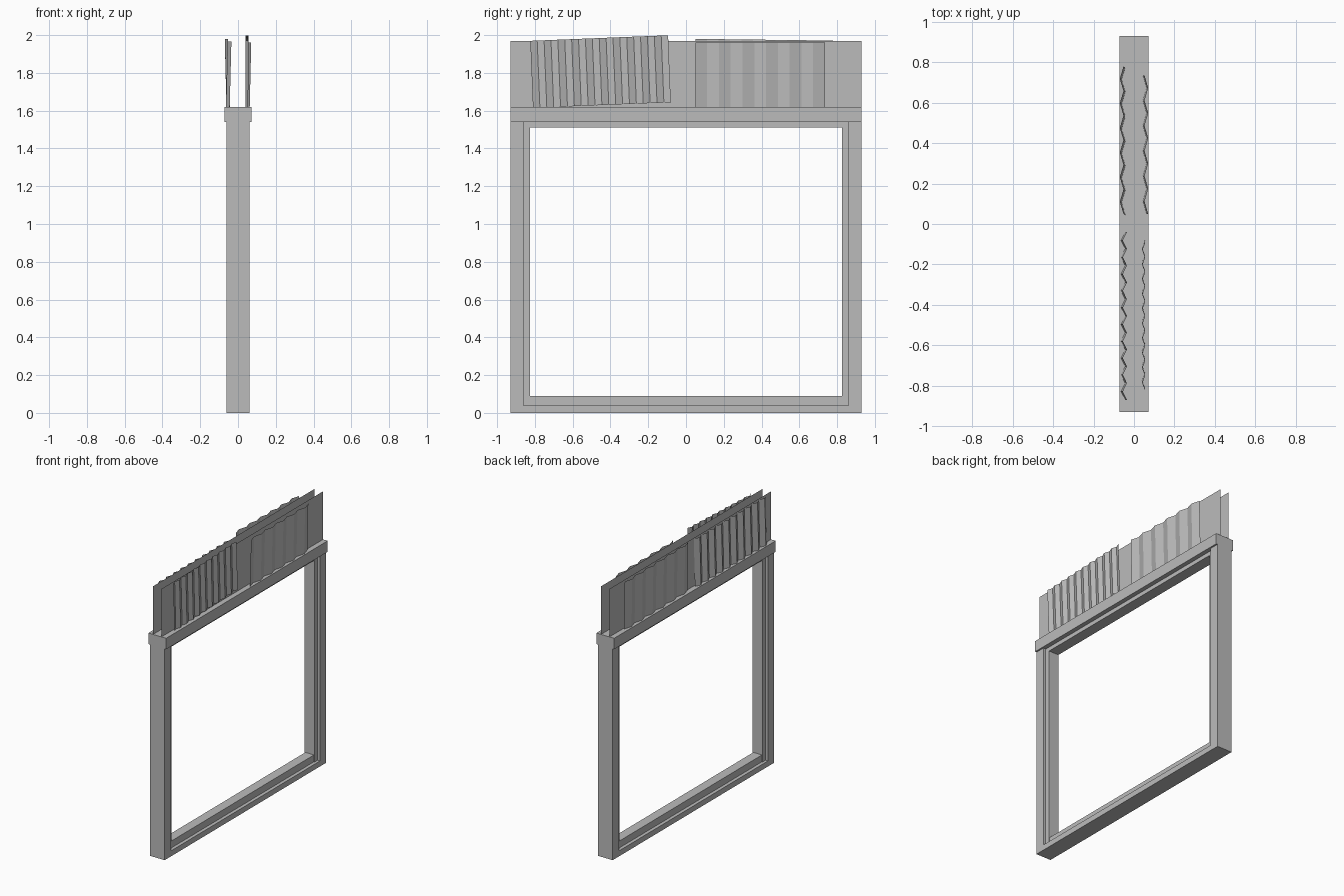
import bpy, bmesh, math
from mathutils import Matrix, Vector

if "Cube" in bpy.data.objects:
    bpy.data.objects.remove(bpy.data.objects["Cube"])

grey = bpy.data.materials.new("plain grey")
grey.diffuse_color = (0.5, 0.5, 0.5, 1)
grey.use_nodes = True
grey.node_tree.nodes["Principled BSDF"].inputs["Base Color"].default_value = grey.diffuse_color


def finish(name, bm):
    mesh = bpy.data.meshes.new(name)
    bm.to_mesh(mesh)
    bm.free()
    mesh.materials.append(grey)
    obj = bpy.data.objects.new(name, mesh)
    bpy.context.collection.objects.link(obj)
    return obj


def box(name, half_x, y0, y1, z0, z1):
    bm = bmesh.new()
    size = Matrix.Diagonal((2 * half_x, y1 - y0, z1 - z0, 1))
    centre = Matrix.Translation((0, (y0 + y1) / 2, (z0 + z1) / 2))
    bmesh.ops.create_cube(bm, size=1, matrix=centre @ size)
    return finish(name, bm)


def sheet(name, x, y0, y1, z0, z1, waves=0, depth=0, lean=0, tilt=0):
    """Upright thin sheet, folded in zigzags; lean shifts the top in x, tilt turns it about x."""
    bm = bmesh.new()
    steps = max(1, round(waves * 2))
    turn = Matrix.Rotation(math.radians(tilt), 3, 'X')
    pivot = Vector((0, y0, z0))
    rows = []
    for z, shift in ((z0, 0), (z1, lean)):
        row = []
        for i in range(steps + 1):
            p = Vector((x + shift + depth * (-1) ** i, y0 + (y1 - y0) * i / steps, z))
            row.append(bm.verts.new(turn @ (p - pivot) + pivot))
        rows.append(row)
    low, high = rows
    for i in range(steps):
        quad = (low[i], low[i + 1], high[i + 1], high[i])
        bm.faces.new(quad if x > 0 else quad[::-1])
    return finish(name, bm)


# Side posts with a narrower inner guide
for side, s in (("front", -1), ("back", 1)):
    box(side + "_post", 0.06, *sorted((s * 0.93, s * 0.86)), 0, 1.54)
    box(side + "_post_guide", 0.04, *sorted((s * 0.86, s * 0.825)), 0.04, 1.54)

# Sill and its raised ridge
box("sill", 0.06, -0.86, 0.86, 0, 0.04)
box("sill_ridge", 0.035, -0.825, 0.825, 0.04, 0.09)

# Head beam and the rail beneath it
box("head_beam", 0.072, -0.93, 0.93, 1.54, 1.62)
box("head_rail", 0.04, -0.825, 0.825, 1.51, 1.54)

# Flat backing sheets on the beam
for side, s in (("left", -1), ("right", 1)):
    sheet(side + "_backing_sheet", s * 0.034, -0.93, 0.93, 1.62, 1.97)

# Loose corrugated sheets leaning against the backing
sheet("right_front_corrugated_sheet", 0.047, -0.81, -0.08, 1.615, 1.97, 10, 0.007, 0.001, 2.3)
sheet("right_back_corrugated_sheet", 0.053, 0.05, 0.735, 1.615, 1.96, 5.5, 0.009, 0.008)
sheet("left_front_corrugated_sheet", -0.054, -0.87, -0.04, 1.615, 1.965, 10, 0.01, 0.009)
sheet("left_back_corrugated_sheet", -0.052, 0.045, 0.775, 1.625, 1.98, 6, 0.009, -0.009, -0.7)
